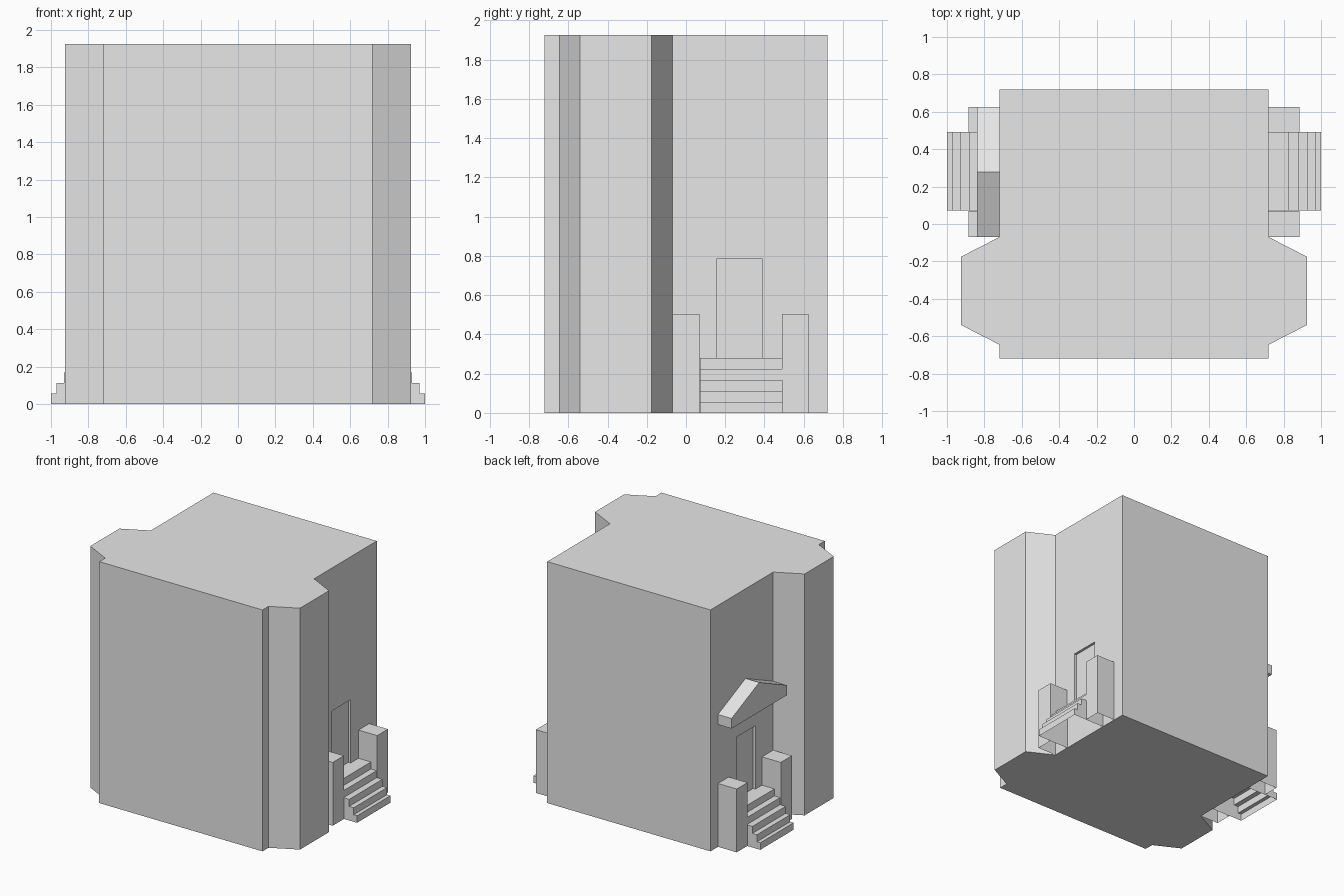
import bpy
import bmesh
from mathutils import Vector

if "Cube" in bpy.data.objects:
    bpy.data.objects.remove(bpy.data.objects["Cube"], do_unlink=True)

grey = bpy.data.materials.new("plain grey")
grey.use_nodes = True
grey.diffuse_color = (0.8, 0.8, 0.8, 1)
grey.node_tree.nodes["Principled BSDF"].inputs["Base Color"].default_value = (0.8, 0.8, 0.8, 1)

WALL = 0.72      # side wall plane
HEIGHT = 1.925


def prism(name, outline, sweep, drop=None):
    """Extrude a closed outline along sweep; drop removes faces by their centre."""
    bm = bmesh.new()
    base = bm.faces.new([bm.verts.new(p) for p in outline])
    top = bmesh.ops.extrude_face_region(bm, geom=[base], use_keep_orig=True)["geom"]
    bmesh.ops.translate(bm, verts=[v for v in top if isinstance(v, bmesh.types.BMVert)],
                        vec=Vector(sweep))
    bmesh.ops.recalc_face_normals(bm, faces=bm.faces[:])
    if drop:
        gone = [f for f in bm.faces if drop(f.calc_center_median())]
        bmesh.ops.delete(bm, geom=gone, context="FACES")
    mesh = bpy.data.meshes.new(name)
    bm.to_mesh(mesh)
    bm.free()
    mesh.materials.append(grey)
    obj = bpy.data.objects.new(name, mesh)
    bpy.context.collection.objects.link(obj)
    return obj


def box(name, x0, x1, y0, y1, z0, z1, drop=None):
    base = [(x0, y0, z0), (x1, y0, z0), (x1, y1, z0), (x0, y1, z0)]
    return prism(name, base, (0, 0, z1 - z0), drop)


def hidden_side(c):
    """Open underside and the side set against the wall."""
    return c.z < 0.001 or abs(c.x) < WALL + 0.001


# Building body with an angled bay on both sides
half = [(WALL, -0.72), (WALL, -0.645), (0.925, -0.54),
        (0.925, -0.175), (WALL, -0.07), (WALL, 0.72)]
plan = half + [(-x, y) for x, y in reversed(half)]
body = prism("building_body", [(x, y, 0) for x, y in plan], (0, 0, HEIGHT))

# Entrance on both sides
for side, label in ((1, "left"), (-1, "right")):
    # Shallow door recess
    cutter = box("door_cutter", side * 0.7, side * 0.8, 0.155, 0.39, 0.28, 0.785)
    cutter.hide_render = True
    cut = body.modifiers.new("door_recess", "BOOLEAN")
    cut.operation = "DIFFERENCE"
    cut.solver = "EXACT"
    cut.object = cutter
    bpy.context.view_layer.objects.active = body
    bpy.ops.object.modifier_apply(modifier=cut.name)
    bpy.data.objects.remove(cutter, do_unlink=True)

    # Steps, from the ground up to the door sill
    profile = [(WALL, 0)]
    rise = 0.28 / 5
    for i, edge in enumerate((1.0, 0.97, 0.93, 0.88, 0.83)):
        profile += [(edge, i * rise), (edge, (i + 1) * rise)]
    profile.append((WALL, 0.28))
    prism(label + "_steps", [(side * x, 0.072, z) for x, z in profile],
          (0, 0.42, 0), hidden_side)

    # Flanking piers
    for place, y0, y1 in (("front", -0.07, 0.07), ("back", 0.49, 0.625)):
        box(f"{label}_{place}_pier", side * WALL, side * 0.885, y0, y1, 0, 0.505, hidden_side)

# Gabled canopy over the right-hand door
gable = [(-0.07, 0.975), (0.625, 0.975), (0.625, 1.055), (0.278, 1.21), (-0.07, 1.055)]
prism("door_canopy", [(-WALL, y, z) for y, z in gable], (-0.12, 0, 0))
